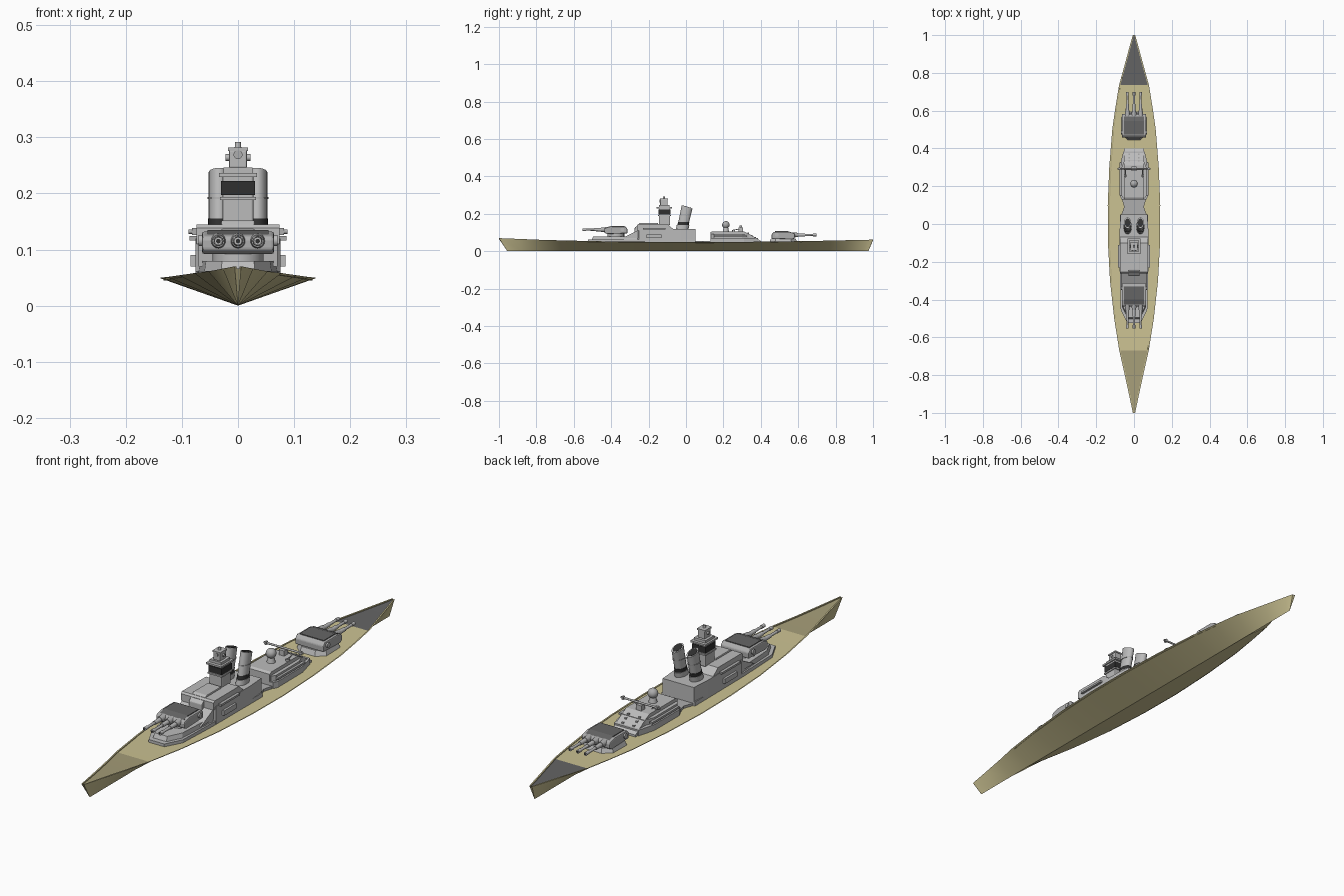
import bpy, bmesh, math
from mathutils import Vector

if "Cube" in bpy.data.objects:
    bpy.data.objects.remove(bpy.data.objects["Cube"])


def material(name, rgb):
    m = bpy.data.materials.new(name)
    m.diffuse_color = (*rgb, 1)
    m.use_nodes = True
    m.node_tree.nodes["Principled BSDF"].inputs["Base Color"].default_value = m.diffuse_color
    return m


TAN = material("tan", (0.60, 0.54, 0.29))
DULL = material("dull_tan", (0.38, 0.34, 0.19))
DARK = material("dark_grey", (0.13, 0.13, 0.13))
BLACK = material("near_black", (0.03, 0.03, 0.03))
GREY = material("mid_grey", (0.42, 0.42, 0.42))
LIGHT = material("light_grey", (0.5, 0.5, 0.5))


def finish(name, bm, mats=(LIGHT,), smooth=False, bevel=0):
    bmesh.ops.recalc_face_normals(bm, faces=bm.faces)
    me = bpy.data.meshes.new(name)
    bm.to_mesh(me)
    bm.free()
    for m in mats:
        me.materials.append(m)
    ob = bpy.data.objects.new(name, me)
    bpy.context.collection.objects.link(ob)
    if bevel:
        b = ob.modifiers.new("bevel", 'BEVEL')
        b.width, b.segments = bevel, 2
    if smooth:
        bpy.ops.object.select_all(action='DESELECT')
        ob.select_set(True)
        bpy.context.view_layer.objects.active = ob
        bpy.ops.object.shade_smooth_by_angle(angle=math.radians(35))
    return ob


def loft(name, rings, mats=(LIGHT,), smooth=False, bevel=0):
    """Skin a list of closed rings of points and cap both ends."""
    bm = bmesh.new()
    rows = [[bm.verts.new(p) for p in r] for r in rings]
    n = len(rows[0])
    for a, b in zip(rows, rows[1:]):
        for i in range(n):
            bm.faces.new((a[i], a[(i + 1) % n], b[(i + 1) % n], b[i]))
    bm.faces.new(rows[0])
    bm.faces.new(rows[-1])
    return finish(name, bm, mats, smooth, bevel)


def box(name, x, y0, y1, z0, z1, mat=LIGHT, cx=0, bevel=0):
    ring = [(cx - x, y0), (cx + x, y0), (cx + x, y1), (cx - x, y1)]
    return loft(name, [[(*p, z) for p in ring] for z in (z0, z1)], (mat,), bevel=bevel)


def profile(name, yz, x, mat=LIGHT, bevel=0, cx=0):
    return loft(name, [[(cx + s * x, y, z) for y, z in yz] for s in (-1, 1)], (mat,), bevel=bevel)


def outline(name, half, z0, z1, inset=0, mat=LIGHT):
    """Plan outline given as (half width, y) pairs, mirrored in x."""
    pts = [(w, y) for w, y in half] + [(-w, y) for w, y in reversed(half)]
    c = sum(p[1] for p in half) / len(half)
    top = [(x * (1 - inset), c + (y - c) * (1 - inset), z1) for x, y in pts]
    return loft(name, [[(x, y, z0) for x, y in pts], top], (mat,))


def tube(name, a, b, r0, r1=None, mat=LIGHT, n=20, squash=1):
    """Cylinder or cone from a to b; squash stretches a vertical one along y."""
    a, b = Vector(a), Vector(b)
    r1 = r0 if r1 is None else r1
    d = b - a
    if abs(d.z) >= max(abs(d.x), abs(d.y)):
        u, v = Vector((1, 0, 0)), Vector((0, squash, 0))
    else:
        u = d.cross(Vector((0, 0, 1))).normalized()
        v = Vector((0, 0, 1))
    rings = [[c + r * (math.cos(t) * u + math.sin(t) * v)
              for t in (2 * math.pi * i / n for i in range(n))] for c, r in ((a, r0), (b, r1))]
    return loft(name, rings, (mat,), smooth=n > 10)


# Hull: V sections with a thin raised rim; (deck y, half width, deck z)
stations = [(-1, .006, .07), (-.9, .027, .066), (-.78, .053, .061), (-.67, .078, .058),
            (-.5, .105, .054), (-.3, .127, .051), (-.1, .138, .050), (.1, .139, .049),
            (.3, .131, .050), (.5, .115, .052), (.62, .098, .054), (.735, .079, .056),
            (.87, .042, .059), (.97, .015, .061), (1, .006, .062)]
rings = []
for y, w, z in stations:
    wi = max(w - .006, w * .4)
    ky = max(-.955, min(.975, y)) if abs(y) > .97 else y * .975
    if y == -1:
        ky = -.955
    rings.append([(-w, y, z), (-wi, y, z), (-wi, y, z - .004), (wi, y, z - .004),
                  (wi, y, z), (w, y, z), (0, ky, 0)])
hull = loft("hull", rings, (TAN, DULL, DARK))
for f in hull.data.polygons:
    if f.normal.z > .9 and abs(f.center.x) < .001 and len(f.vertices) == 4:
        if f.center.y < -.67:
            f.material_index = 1
        elif f.center.y > .735:
            f.material_index = 2
    if f.normal.z < 0 and len(f.vertices) == 4:
        f.use_smooth = True
hull.data.set_sharp_from_angle(angle=math.radians(30))


# Main gun turret, s = -1 points forward, +1 points aft
def turret(prefix, y, z, s):
    tube(prefix + "_barbette", (0, y, z - .025), (0, y, z + .012), .045)
    yz = [(-.062, .008), (-.062, .032), (-.05, .044), (.03, .044), (.058, .036), (.062, .028),
          (.062, .012), (.05, .004)]
    profile(prefix + "_turret", [(y + s * a, z + b) for a, b in yz], .064, GREY, bevel=.004)
    profile(prefix + "_turret_roof", [(y + s * a, z + b) for a, b in
            ((-.045, .04), (-.045, .047), (.025, .047), (.05, .039))], .054, DARK)
    for sx in (-1, 1):
        tube(prefix + "_rangefinder", (sx * .06, y - s * .035, z + .028),
             (sx * .07, y - s * .035, z + .028), .01)
    for x in (-.035, 0, .035):
        tube(prefix + "_gun_mantlet", (x, y + s * .05, z + .027), (x, y + s * .08, z + .027),
             .014, .011, GREY)
        tube(prefix + "_gun_sleeve", (x, y + s * .08, z + .027), (x, y + s * .115, z + .027), .009, .008)
        tube(prefix + "_gun_barrel", (x, y + s * .11, z + .027), (x, y + s * .175, z + .027), .006, .005)
        tube(prefix + "_gun_muzzle", (x, y + s * .16, z + .027), (x, y + s * .178, z + .027), .007)
        tube(prefix + "_gun_bore", (x, y + s * .177, z + .027), (x, y + s * .179, z + .027), .004, mat=BLACK)


turret("forward", -.375, .088, -1)
turret("aft", .52, .060, 1)
outline("aft_turret_base", [(.035, .445), (.068, .475), (.068, .565), (.035, .595)], .045, .068, .12)

# Forward superstructure: stepped base and blocks
outline("forward_base", [(.035, -.525), (.07, -.455), (.075, -.26), (.075, .05)], .045, .062)
outline("forward_base_step", [(.03, -.505), (.06, -.445), (.07, -.25), (.07, -.1)], .06, .08, .05)
profile("forward_ramp", [(-.34, .07), (-.31, .085), (-.26, .11), (-.24, .11), (-.24, .07)], .07)
outline("main_block", [(.066, -.262), (.076, -.25), (.076, -.03), (.07, .05)], .05, .12)
profile("forward_house", [(-.262, .11), (-.262, .138), (-.255, .145), (-.10, .145), (-.07, .12),
                          (-.07, .11)], .074)
profile("forward_house_roof", [(-.275, .10), (-.275, .125), (-.245, .152), (-.15, .152), (-.15, .14)],
        .03, bevel=.003)
outline("midship_platform", [(.07, .04), (.052, .09), (.066, .14)], .045, .055, mat=GREY)
for s in (-1, 1):
    box("side_gallery", .006, -.23, -.11, .116, .124, GREY, s * .08)
    box("side_locker", .006, -.21, -.13, .07, .09, LIGHT, s * .079)

# Bridge tower
box("bridge_tower", .028, -.145, -.085, .14, .235, bevel=.004)
box("bridge_window_band", .030, -.148, -.083, .197, .222, BLACK)
box("bridge_lower_shelf", .032, -.15, -.08, .188, .194)
box("bridge_platform", .034, -.158, -.076, .229, .236)
box("bridge_platform_house", .026, -.145, -.088, .236, .246)
box("director_cabin", .016, -.138, -.098, .245, .278, bevel=.003)
tube("director_lens", (0, -.137, .269), (0, -.142, .269), .008, mat=GREY)
tube("director_arms", (-.022, -.118, .264), (.022, -.118, .264), .006)
box("director_roof", .018, -.14, -.096, .276, .282)
tube("director_cap", (0, -.118, .28), (0, -.118, .292), .006, .005)

# Twin raked funnels
for s in (-1, 1):
    x = s * .034

    def at(z):
        return (x, -.02 + (z - .12) * .22, z)
    tube("funnel_base", at(.115), at(.14), .021, mat=LIGHT, squash=1.6)
    tube("funnel_band", at(.138), at(.155), .0195, mat=BLACK, squash=1.55)
    funnel = tube("funnel", at(.15), at(.237), .0185, squash=1.55)
    mouth = tube("funnel_mouth", at(.236), at(.2385), .0145, mat=BLACK, squash=1.55)
    for ob in (funnel, mouth):
        for v in ob.data.vertices:
            if v.co.z > .2:
                v.co.z -= .3 * (v.co.y - at(.237)[1])
    tube("funnel_ring", at(.19), at(.194), .0205, mat=GREY, squash=1.5)

# Aft superstructure
profile("aft_house", [(.13, .045), (.13, .10), (.14, .106), (.31, .106), (.35, .085), (.40, .055),
                      (.40, .045)], .052)
outline("aft_lower_house", [(.066, .13), (.075, .15), (.075, .31), (.056, .385)], .045, .07)
outline("aft_middle_house", [(.055, .135), (.066, .15), (.066, .30), (.05, .34)], .07, .092)
for s in (-1, 1):
    box("aft_gallery", .006, .15, .325, .076, .084, GREY, s * .07)
    for i in range(3):
        box("slope_vent", .004, .33 + i * .018, .337 + i * .018, .06, .099 - i * .011, GREY, s * .025)

# Aft director ball and crossbar rangefinder
tube("aft_director_pedestal", (0, .213, .104), (0, .213, .128), .017, .012)
bm = bmesh.new()
bmesh.ops.create_uvsphere(bm, u_segments=20, v_segments=12, radius=.02)
bmesh.ops.translate(bm, vec=(0, .213, .141), verts=bm.verts)
finish("aft_director_ball", bm, (GREY,), smooth=True)
box("rangefinder_post", .012, .28, .305, .10, .127)
tube("rangefinder_bar", (-.088, .293, .132), (.088, .293, .132), .004, mat=GREY, n=12)
for s in (-1, 1):
    box("rangefinder_end", .004, .287, .299, .126, .138, GREY, s * .078)
    tube("light_gun_mount", (s * .045, .255, .104), (s * .045, .255, .114), .008, mat=GREY)
    tube("light_gun", (s * .045, .25, .113), (s * .045, .285, .118), .002, mat=GREY, n=8)
